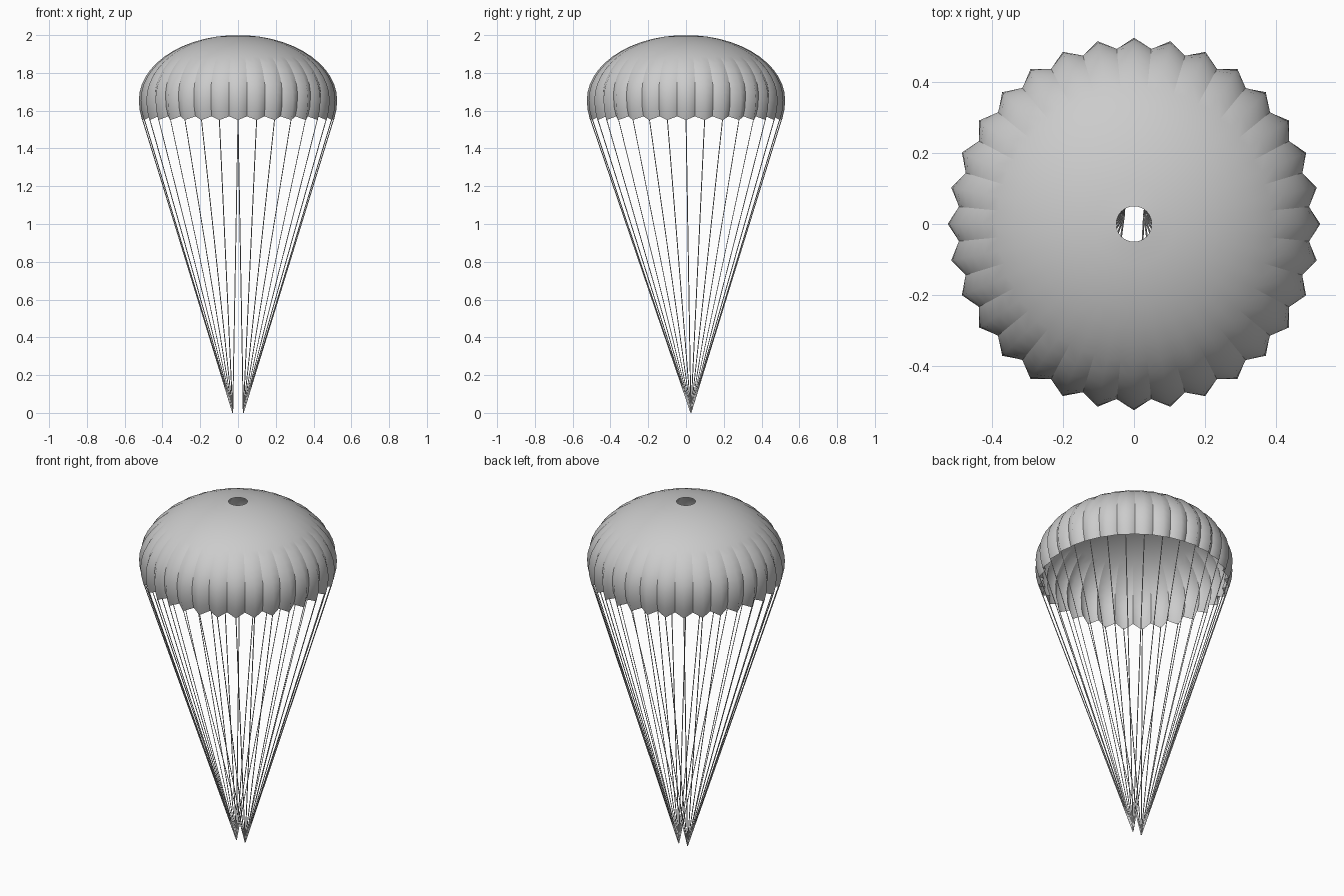
import bpy, bmesh
from math import sin, cos, pi, sqrt
from mathutils import Vector

cube = bpy.data.objects.get("Cube")
if cube:
    bpy.data.objects.remove(cube, do_unlink=True)

GORES = 32
RINGS = 12
HOLE = 0.05
RADIUS, EQUATOR, HEIGHT = 0.525, 1.655, 0.345


def material(name, rgb):
    mat = bpy.data.materials.new(name)
    mat.use_nodes = True
    mat.diffuse_color = (*rgb, 1)
    mat.node_tree.nodes["Principled BSDF"].inputs["Base Color"].default_value = (*rgb, 1)
    return mat


def add_object(name, bm, mat):
    mesh = bpy.data.meshes.new(name)
    bm.to_mesh(mesh)
    bm.free()
    mesh.materials.append(mat)
    obj = bpy.data.objects.new(name, mesh)
    bpy.context.collection.objects.link(obj)
    return obj


def polar(r, a, z):
    return Vector((r * sin(a), -r * cos(a), z))


grey = material("grey fabric", (0.6, 0.6, 0.6))

# Dome profile: radius, height, depth of the seam, rise of the seam
profile = []
for i in range(RINGS + 1):
    t = i / RINGS
    a = t * pi / 2 + (1 - t) * HOLE / RADIUS
    r = RADIUS * sin(a)
    profile.append((r, EQUATOR + HEIGHT * cos(a), 0.03 * t ** 2, 0))
profile.append((0.521, 1.605, 0.03, 0.008))
profile.append((0.508, 1.55, 0.03, 0.02))

# Canopy: ridges on even columns, seams on odd columns
bm = bmesh.new()
columns = []
for k in range(2 * GORES):
    seam = k % 2
    columns.append([bm.verts.new(polar(r - seam * d, k * pi / GORES, z + seam * up))
                    for r, z, d, up in profile])
for k, col in enumerate(columns):
    nxt = columns[(k + 1) % len(columns)]
    for j in range(len(profile) - 1):
        face = bm.faces.new((col[j], col[j + 1], nxt[j + 1], nxt[j]))
        face.smooth = True
bm.normal_update()
# Crease the outer part of every seam
for col in columns[1::2]:
    for j in range(len(profile) // 2 - 1, len(profile) - 1):
        bm.edges.get((col[j], col[j + 1])).smooth = False
add_object("canopy", bm, grey)


# Suspension lines: each half of the rim gathers at its own point
def add_line(bm, start, end, radius):
    axis = start - end
    turn = axis.to_track_quat('Z', 'Y').to_matrix().to_4x4()
    turn.translation = (start + end) / 2
    bmesh.ops.create_cone(bm, cap_ends=True, segments=4, radius1=radius,
                          radius2=radius, depth=axis.length, matrix=turn)


for side, name in ((1, "left"), (-1, "right")):
    bm = bmesh.new()
    anchor = Vector((side * 0.028, 0.026, 0.001))
    first = 0 if side > 0 else GORES // 2
    for k in range(first, first + GORES // 2):
        add_line(bm, polar(0.506, 2 * pi * k / GORES, 1.555), anchor, 0.0025)
    add_object(name + "_suspension_lines", bm, grey)
